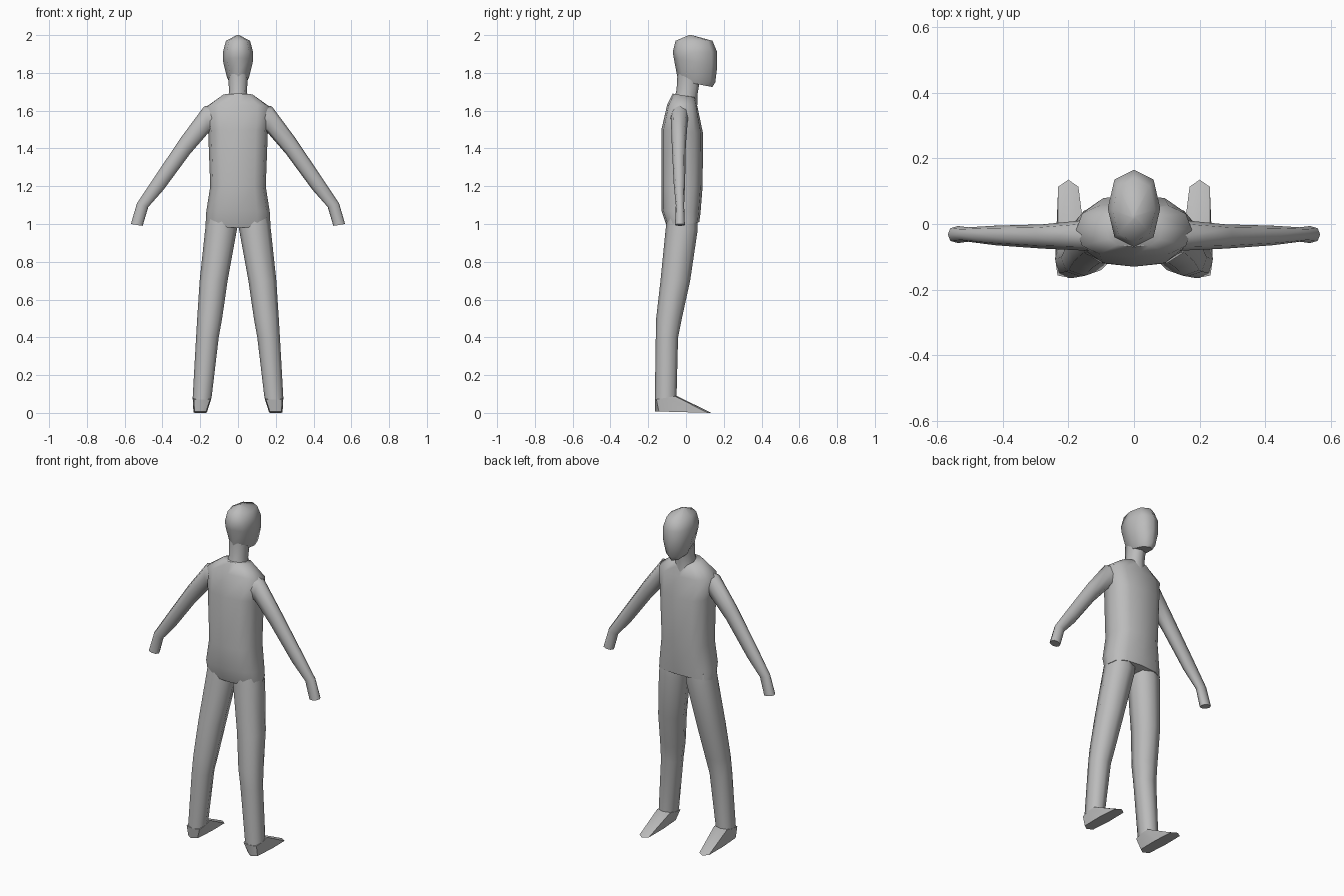
import bpy
import bmesh
from math import cos, sin, pi, radians, copysign
from mathutils import Vector

cube = bpy.data.objects.get("Cube")
if cube:
    bpy.data.objects.remove(cube, do_unlink=True)

grey = bpy.data.materials.new("plain grey")
grey.use_nodes = True
colour = (0.5, 0.5, 0.5, 1)
grey.diffuse_color = colour
grey.node_tree.nodes["Principled BSDF"].inputs["Base Color"].default_value = colour


def squash(value, power):
    return copysign(abs(value) ** power, value) if abs(value) > 1e-6 else 0


def loft(name, rings, sides=8, power=0.85, mirror=False, angle=65):
    """Skin a row of rings, each given by two opposite points and a half-width vector."""
    bm = bmesh.new()
    loops = []
    for p, q, w in rings:
        p, q, w = Vector(p), Vector(q), Vector(w)
        mid, half = (p + q) / 2, (p - q) / 2
        turns = [2 * pi * i / sides for i in range(sides)]
        loops.append([bm.verts.new(mid + half * squash(cos(t), power)
                                   + w * squash(sin(t), power)) for t in turns])
    for a, b in zip(loops, loops[1:]):
        for i in range(sides):
            j = (i + 1) % sides
            bm.faces.new((a[i], a[j], b[j], b[i]))
    bm.faces.new(loops[0])
    bm.faces.new(loops[-1])
    bmesh.ops.recalc_face_normals(bm, faces=bm.faces)
    mesh = bpy.data.meshes.new(name)
    bm.to_mesh(mesh)
    bm.free()
    mesh.materials.append(grey)
    obj = bpy.data.objects.new(name, mesh)
    bpy.context.collection.objects.link(obj)
    bpy.ops.object.select_all(action='DESELECT')
    obj.select_set(True)
    bpy.context.view_layer.objects.active = obj
    bpy.ops.object.shade_smooth_by_angle(angle=radians(angle))
    if mirror:
        obj.modifiers.new("Mirror", 'MIRROR')
    return obj


def upright(rows):
    """Rings from back y, back z, front y, front z, centre x, half width."""
    return [((x, by, bz), (x, fy, fz), (w, 0, 0)) for by, bz, fy, fz, x, w in rows]


# Torso, from the shirt hem up to the collar
loft("torso", upright([
    (-0.10, 0.98, 0.07, 1.01, 0, 0.172),
    (-0.13, 1.07, 0.077, 1.06, 0, 0.168),
    (-0.13, 1.20, 0.088, 1.20, 0, 0.147),
    (-0.13, 1.50, 0.09, 1.48, 0, 0.158),
    (-0.10, 1.63, 0.065, 1.60, 0, 0.176),
    (-0.07, 1.69, 0.05, 1.67, 0, 0.085),
]), sides=12, power=0.75)

# Neck and head
loft("neck", upright([
    (-0.07, 1.63, 0.06, 1.63, 0, 0.065),
    (-0.05, 1.71, 0.06, 1.68, 0, 0.048),
    (-0.045, 1.80, 0.07, 1.74, 0, 0.050),
]))
loft("head", upright([
    (-0.042, 1.76, 0.14, 1.725, 0, 0.042),
    (-0.05, 1.80, 0.155, 1.75, 0, 0.058),
    (-0.065, 1.88, 0.165, 1.83, 0, 0.078),
    (-0.07, 1.91, 0.165, 1.91, 0, 0.080),
    (-0.055, 1.97, 0.14, 1.97, 0, 0.064),
    (0.015, 2.0, 0.03, 2.0, 0, 0.006),
]))

# Arms, from inside the shoulder down to the fingertips
arm_rows = [
    (0.10, 1.64, 0.08, 1.50, -0.03, 0.055),
    (0.18, 1.622, 0.155, 1.485, -0.035, 0.045),
    (0.30, 1.46, 0.255, 1.37, -0.038, 0.037),
    (0.445, 1.245, 0.395, 1.18, -0.035, 0.030),
    (0.535, 1.11, 0.475, 1.09, -0.032, 0.022),
    (0.567, 1.0, 0.505, 0.99, -0.032, 0.026),
]
loft("arms", [((ox, y, oz), (ix, y, iz), (0, d, 0))
              for ox, oz, ix, iz, y, d in arm_rows], mirror=True)

# Trouser legs, from inside the hem down to the heel
loft("legs", upright([
    (-0.10, 1.04, 0.06, 1.04, 0.085, 0.08),
    (-0.108, 0.97, 0.062, 0.97, 0.09, 0.084),
    (-0.135, 0.70, 0.022, 0.70, 0.129, 0.074),
    (-0.158, 0.50, -0.022, 0.50, 0.150, 0.066),
    (-0.16, 0.40, -0.042, 0.40, 0.162, 0.060),
    (-0.165, 0.07, -0.05, 0.09, 0.190, 0.050),
]), mirror=True)

# Wedge feet with flat soles
loft("feet", upright([
    (-0.165, 0.07, -0.05, 0.09, 0.190, 0.050),
    (-0.165, 0.008, 0.135, 0.0, 0.200, 0.036),
]), power=0.45, mirror=True, angle=50)
